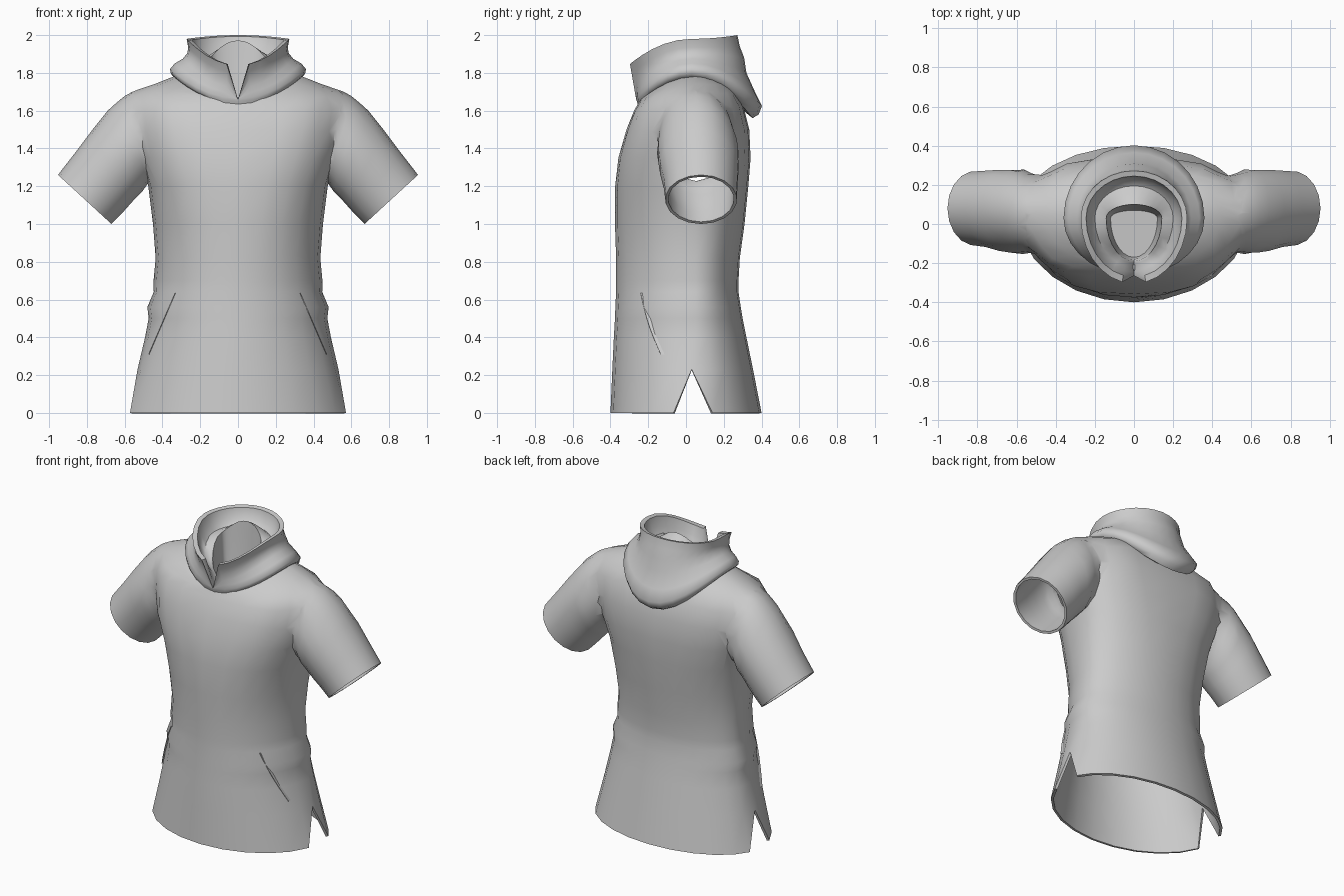
import bpy, bmesh, math
from mathutils import Vector

if "Cube" in bpy.data.objects:
    bpy.data.objects.remove(bpy.data.objects["Cube"])

cloth = bpy.data.materials.new("grey_cloth")
cloth.use_nodes = True
cloth.diffuse_color = (0.6, 0.6, 0.6, 1)
cloth.node_tree.nodes["Principled BSDF"].inputs["Base Color"].default_value = (0.6, 0.6, 0.6, 1)


def make_object(name, bm):
    mesh = bpy.data.meshes.new(name)
    bm.to_mesh(mesh)
    bm.free()
    mesh.materials.append(cloth)
    obj = bpy.data.objects.new(name, mesh)
    bpy.context.collection.objects.link(obj)
    return obj


def finish(obj, thickness=0.0, angle=40):
    """Give the cloth its thickness and smooth shading."""
    bpy.ops.object.select_all(action="DESELECT")
    obj.select_set(True)
    bpy.context.view_layer.objects.active = obj
    if thickness:
        solid = obj.modifiers.new("thickness", "SOLIDIFY")
        solid.thickness = thickness
        solid.offset = -1
        bpy.ops.object.modifier_apply(modifier=solid.name)
    bpy.ops.object.shade_smooth_by_angle(angle=math.radians(angle))


def loft(rings, cap_start=True):
    """Skin a list of equally long closed rings and cap the ends."""
    bm = bmesh.new()
    rows = [[bm.verts.new(p) for p in ring] for ring in rings]
    n = len(rows[0])
    for a, b in zip(rows, rows[1:]):
        for i in range(n):
            j = (i + 1) % n
            bm.faces.new((a[i], a[j], b[j], b[i]))
    bm.faces.new(rows[-1])
    if cap_start:
        bm.faces.new(rows[0][::-1])
    return bm


def body_ring(n, half, front, back, z_front, z_side, z_back, mid=0.05, power=1.0):
    """Oval ring with its own depth and height at front, sides and back; low power is boxier."""
    ring = []
    for i in range(n):
        a = math.tau * i / n
        c, s = math.cos(a), math.sin(a)
        end, z_end = (back, z_back) if s > 0 else (front, z_front)
        ring.append(Vector((half * math.copysign(abs(c) ** power, c),
                            mid + (end - mid) * abs(s) ** power,
                            z_side + (z_end - z_side) * s * s)))
    return ring


# Torso: level rings (height, half width, front, back, power), then sloping shoulder rings
LEVELS = [
    (0.0, 0.592, -0.40, 0.40, 1), (0.23, 0.532, -0.39, 0.355, 1),
    (0.40, 0.492, -0.382, 0.32, 1), (0.50, 0.473, -0.376, 0.30, 1),
    (0.56, 0.48, -0.374, 0.29, 1), (0.64, 0.446, -0.37, 0.278, 1),
    (0.70, 0.447, -0.37, 0.278, 1), (0.82, 0.436, -0.37, 0.285, 1),
    (1.00, 0.45, -0.376, 0.31, 0.95), (1.20, 0.475, -0.375, 0.33, 0.85),
    (1.35, 0.515, -0.358, 0.342, 0.75), (1.50, 0.55, -0.315, 0.335, 0.68),
]
SHOULDERS = [
    (0.57, -0.275, 0.305, 1.60, 1.63, 1.62, 0.05, 0.68),
    (0.56, -0.252, 0.275, 1.64, 1.70, 1.68, 0.05, 0.85),
    (0.46, -0.245, 0.25, 1.66, 1.74, 1.73),
    (0.33, -0.23, 0.22, 1.67, 1.785, 1.75),
    (0.25, -0.21, 0.18, 1.67, 1.785, 1.74),
    (0.20, -0.17, 0.13, 1.58, 1.58, 1.58),
]
N = 24
rings = [body_ring(N, w, f, b, z, z, z, power=p) for z, w, f, b, p in LEVELS]
rings += [body_ring(N, *s) for s in SHOULDERS]
shirt = make_object("shirt_body", loft(rings))

# Sleeves: (top x, top z, underside x, underside z, front, back)
SLEEVE = [
    (0.42, 1.73, 0.36, 1.28, -0.14, 0.22),
    (0.60, 1.695, 0.48, 1.21, -0.15, 0.265),
    (0.645, 1.655, 0.505, 1.175, -0.157, 0.282),
    (0.69, 1.60, 0.54, 1.14, -0.15, 0.278),
    (0.77, 1.50, 0.58, 1.095, -0.14, 0.28),
    (0.86, 1.38, 0.62, 1.05, -0.12, 0.275),
    (0.953, 1.26, 0.67, 1.0, -0.11, 0.27),
]


def sleeve_ring(side, tx, tz, bx, bz, front, back, n=18):
    centre = Vector((side * (tx + bx) / 2, (front + back) / 2, (tz + bz) / 2))
    up = Vector((side * (tx - bx) / 2, 0, (tz - bz) / 2))
    across = Vector((0, -side * (back - front) / 2, 0))
    return [centre + up * math.cos(math.tau * i / n) + across * math.sin(math.tau * i / n)
            for i in range(n)]


# Join the sleeves to the torso
for side in (1, -1):
    sleeve = make_object("sleeve", loft([sleeve_ring(side, *s) for s in SLEEVE]))
    join = shirt.modifiers.new("join", "BOOLEAN")
    join.operation, join.solver, join.object = "UNION", "EXACT", sleeve
    bpy.context.view_layer.objects.active = shirt
    bpy.ops.object.modifier_apply(modifier=join.name)
    bpy.data.objects.remove(sleeve)

bm = bmesh.new()
bm.from_mesh(shirt.data)
bm.normal_update()

# Open the hem, neck and cuffs
cuff_middle = Vector((0.8115, 0, 1.13))
cuff_normal = Vector((0.26, 0, -0.283)).normalized()


def is_cap(face):
    heights = [v.co.z for v in face.verts]
    if max(heights) < 0.01 or min(heights) > 1.575 and max(heights) < 1.585:
        return abs(face.normal.z) > 0.9
    return all(abs((Vector((abs(v.co.x), 0, v.co.z)) - cuff_middle).dot(cuff_normal)) < 0.004
               for v in face.verts)


bmesh.ops.delete(bm, geom=[f for f in bm.faces if is_cap(f)], context="FACES")

# Side vents in the hem
for v in bm.verts:
    at_side = abs(v.co.y - 0.05) < 0.01
    if at_side and abs(v.co.x) > 0.5 and v.co.z < 0.25:
        v.co = Vector((math.copysign(LEVELS[1][1], v.co.x), 0.03, LEVELS[1][0]))
bmesh.ops.remove_doubles(bm, verts=bm.verts, dist=0.002)

# Soften the seam over the shoulders
seam = [v for v in bm.verts if 0.42 < abs(v.co.x) < 0.68 and v.co.z > 1.42]
for _ in range(3):
    bmesh.ops.smooth_vert(bm, verts=seam, factor=0.4,
                          use_axis_x=True, use_axis_y=True, use_axis_z=True)
bm.to_mesh(shirt.data)
bm.free()
finish(shirt, 0.016)


# Pocket openings: thin curved lips across the lower front
def pocket(side, steps=10):
    bm = bmesh.new()
    rows = []
    for i in range(steps + 1):
        t = i / steps
        lip = 0.004 + 0.012 * math.sin(math.pi * t)
        x, y, z = 0.33 + 0.14 * t, -0.236 + 0.106 * t, 0.635 - 0.325 * t
        rows.append([bm.verts.new((side * x, y + d, z)) for d in (0.02, -lip)])
    for a, b in zip(rows, rows[1:]):
        bm.faces.new((a[0], a[1], b[1], b[0]))
    return bm


for label, side in (("left", 1), ("right", -1)):
    finish(make_object(label + "_pocket_lip", pocket(side)), 0.003)

# Lowered hood: tucked hem, draped roll, standing collar, rim, valley, then inner neck tube
HOOD = [
    (0.29, -0.21, 0.27, 1.65, 1.765, 1.63),
    (0.335, -0.255, 0.352, 1.635, 1.775, 1.56),
    (0.355, -0.26, 0.385, 1.65, 1.795, 1.58),
    (0.36, -0.263, 0.402, 1.665, 1.82, 1.625),
    (0.335, -0.264, 0.365, 1.69, 1.85, 1.70),
    (0.292, -0.266, 0.32, 1.72, 1.875, 1.80),
    (0.268, -0.272, 0.308, 1.76, 1.905, 1.88),
    (0.264, -0.285, 0.285, 1.80, 1.935, 1.94),
    (0.272, -0.305, 0.272, 1.84, 1.98, 2.0),
    (0.245, -0.27, 0.245, 1.84, 1.975, 1.993),
    (0.23, -0.245, 0.23, 1.78, 1.91, 1.92),
    (0.2, -0.22, 0.195, 1.74, 1.875, 1.90),
    (0.16, -0.2, 0.13, 1.72, 1.885, 1.955),
    (0.142, -0.19, 0.10, 1.71, 1.885, 1.972),
    (0.132, -0.18, 0.085, 1.66, 1.72, 1.76),
    (0.12, -0.17, 0.07, 1.60, 1.61, 1.62),
]
M = 28
hood = [body_ring(M, *h, mid=0.03) for h in HOOD]
for ring in hood:                        # notch at the throat
    throat = ring[3 * M // 4]
    throat.y = max(throat.y, -0.264)
    throat.z = min(throat.z, 1.66)
finish(make_object("hood", loft(hood, cap_start=False)), angle=55)
